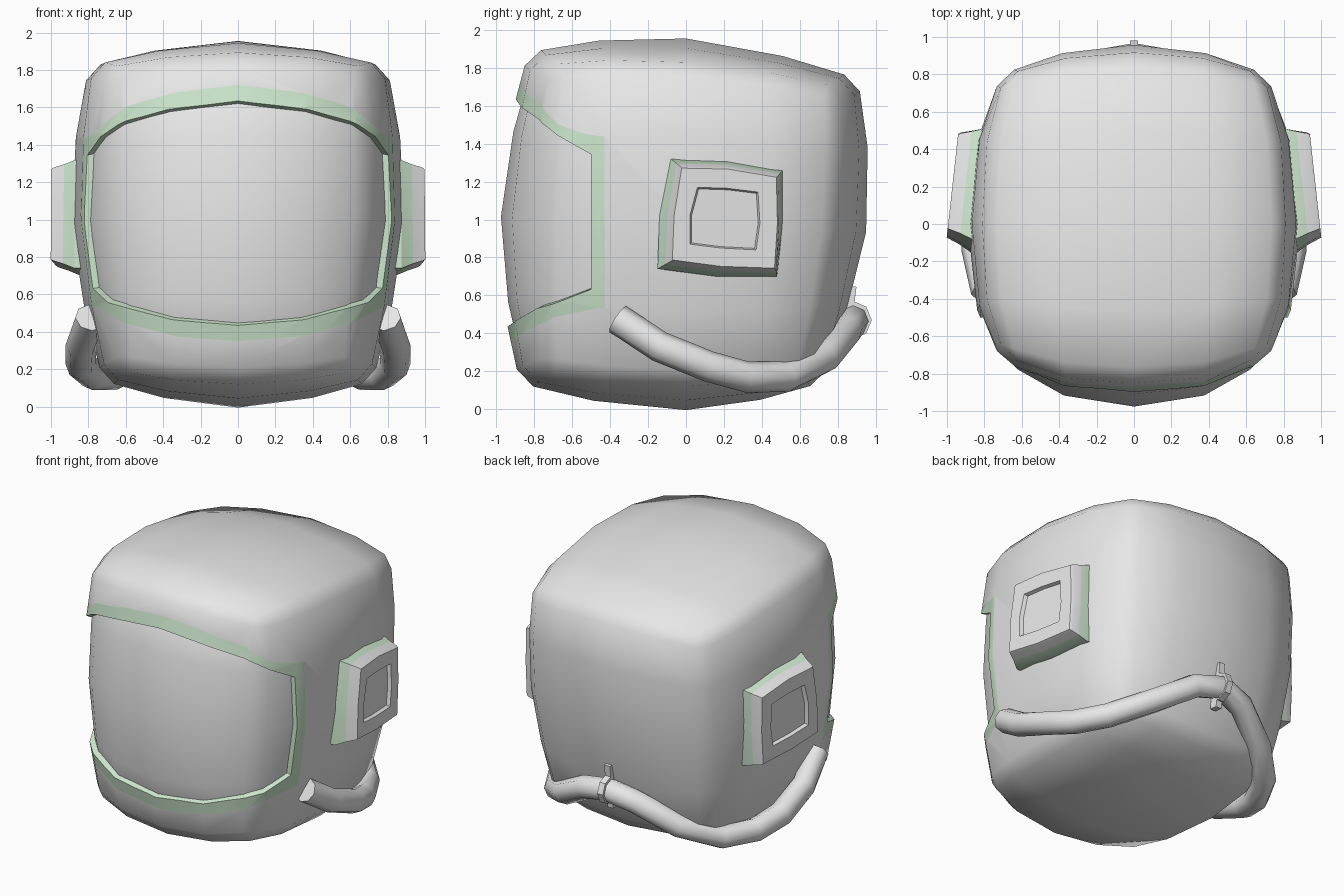
import bpy, bmesh, math
from mathutils import Vector, Matrix

if "Cube" in bpy.data.objects:
    bpy.data.objects.remove(bpy.data.objects["Cube"])


def material(name, col):
    m = bpy.data.materials.new(name)
    m.diffuse_color = (*col, 1)
    m.use_nodes = True
    m.node_tree.nodes["Principled BSDF"].inputs["Base Color"].default_value = m.diffuse_color
    return m


GREY = material("light_grey", (0.8, 0.8, 0.8))
GREEN = material("pale_green", (0.66, 0.86, 0.66))


def finish(bm, name, mats, angle=35):
    bmesh.ops.recalc_face_normals(bm, faces=bm.faces)
    me = bpy.data.meshes.new(name)
    bm.to_mesh(me)
    bm.free()
    ob = bpy.data.objects.new(name, me)
    bpy.context.collection.objects.link(ob)
    for m in mats:
        me.materials.append(m)
    smooth(ob, angle)
    return ob


def smooth(ob, angle):
    bpy.ops.object.select_all(action='DESELECT')
    ob.select_set(True)
    bpy.context.view_layer.objects.active = ob
    bpy.ops.object.shade_smooth_by_angle(angle=math.radians(angle))


def head(name, mat, sx, front, back, sz, wrap):
    """Bulged cube: 4x4 faces per side, chamfered, halfway between cube and sphere."""
    bm = bmesh.new()
    bmesh.ops.create_cube(bm, size=2)
    bmesh.ops.subdivide_edges(bm, edges=bm.edges[:], cuts=3, use_grid_fill=True)
    creases = [e for e in bm.edges if e.calc_face_angle() > 1]
    bmesh.ops.bevel(bm, geom=creases, offset=0.1, segments=1, affect='EDGES')
    for v in bm.verts:
        c = v.co.copy()
        u, d, w = c * (0.5 + 0.5 / c.length)
        # rounder in plan than in elevation
        u *= 1 - 0.08 * c.y ** 4
        d *= 1 - (wrap if d < 0 else 0.05) * c.x ** 4 * c.y ** 2
        x = u * sx * (1 + 0.06 * w)
        y = d * back + 0.13 * w * d if d > 0 else d * front - 0.03 * w * d
        z = 0.975 + sz * w - 0.08 * d * (0.5 + 0.6 * w)
        v.co = (x, y, z)
    return finish(bm, name, [mat], 80)


def opening(name, grow, y_back, slope):
    """Cutter following the visor outline seen from the front, narrowing inwards."""
    # x, z, up/down, depth of the shell surface there
    half = [(0, 1.64, 1, .91), (.33, 1.6, 1, .88), (.6, 1.525, 1, .77), (.79, 1.37, 1, .55),
            (1.1, 1.27, 1, .5), (1.1, .69, -1, .5), (.77, .61, -1, .55), (.6, .525, -1, .8),
            (.33, .455, -1, .92), (0, .43, -1, .95)]

    def ring(y):
        pts = [(x, z + s * (grow + slope * (-y - dep))) for x, z, s, dep in half]
        pts += [(-x, z) for x, z in reversed(pts[1:-1])]
        return [bm.verts.new((x, y, z)) for x, z in pts]
    bm = bmesh.new()
    a, b = ring(-1.3), ring(y_back)
    n = len(a)
    for i in range(n):
        j = (i + 1) % n
        bm.faces.new((a[i], a[j], b[j], b[i]))
    bm.faces.new(a)
    bm.faces.new(b)
    return finish(bm, name, [])


def boolean(ob, cutter, op):
    m = ob.modifiers.new("cut", 'BOOLEAN')
    m.object, m.operation, m.solver = cutter, op, 'EXACT'
    bpy.context.view_layer.objects.active = ob
    bpy.ops.object.modifier_apply(modifier=m.name)


# helmet shell, green visor trim and visor
shell_size = (0.89, 1.0, 0.95, 0.98, 0.12)
shell = head("helmet_shell", GREY, *shell_size)
trim = head("visor_trim", GREEN, *shell_size)
inner = opening("inner_cutter", 0, -0.50, 0.45)
outer = opening("outer_cutter", 0.08, -0.43, 0)
boolean(shell, outer, 'DIFFERENCE')
boolean(trim, outer, 'INTERSECT')
boolean(trim, inner, 'DIFFERENCE')
for ob in (shell, trim):
    smooth(ob, 40)
for c in (inner, outer):
    bpy.data.objects.remove(c)
head("visor", GREY, 0.86, 0.976, 0.88, 0.90, 0.13)

# ear boxes: flared green foot, grey block with a recessed panel
foot = [(-.15, .74), (-.14, 1.02), (-.08, 1.32), (.22, 1.31), (.51, 1.26), (.51, .98), (.48, .70), (.16, .70)]
block = [(-.08, .78), (-.07, 1.02), (-.03, 1.28), (.22, 1.275), (.485, 1.23), (.49, .98), (.475, .735), (.18, .745)]
panel = [(.02, .87), (.02, 1.02), (.06, 1.17), (.22, 1.165), (.38, 1.145), (.39, .98), (.37, .84), (.18, .85)]


def mix(a, b, t):
    return [(p[0] + (q[0] - p[0]) * t, p[1] + (q[1] - p[1]) * t) for p, q in zip(a, b)]


for side, s in (("right", 1), ("left", -1)):
    bm = bmesh.new()
    stack = [(foot, .78), (foot, .865), (mix(foot, block, .6), .93), (block, .985),
             (mix(block, panel, .08), 1.0), (panel, 1.0), (mix(panel, [(.2, 1.0)] * 8, .05), .975)]
    rings = [[bm.verts.new((s * (x - 0.11 * (y + .06)), y, z)) for y, z in loop] for loop, x in stack]
    for k in range(len(rings) - 1):
        for i in range(8):
            j = (i + 1) % 8
            f = bm.faces.new((rings[k][i], rings[k][j], rings[k + 1][j], rings[k + 1][i]))
            f.material_index = 1 if k < 2 else 0
    bm.faces.new(rings[-1])
    bm.faces.new(rings[0])
    finish(bm, side + "_ear_box", [GREY, GREEN], 30)

# air hose around the back
half = [(.79, -.36, .475), (.84, -.14, .33), (.84, .12, .225), (.775, .32, .17),
        (.66, .53, .17), (.45, .73, .27), (.2, .85, .42), (0, .885, .47)]
path = [Vector(p) for p in half] + [Vector((-x, y, z)) for x, y, z in reversed(half[:-1])]
bm = bmesh.new()
rings = []
for i, p in enumerate(path):
    t = (path[min(i + 1, len(path) - 1)] - path[max(i - 1, 0)]).normalized()
    a = t.cross(Vector((0, 0, 1))).normalized()
    b = t.cross(a)
    rings.append([bm.verts.new(p + 0.082 * (a * math.cos(q * math.pi / 4) + b * math.sin(q * math.pi / 4)))
                  for q in range(8)])
for r0, r1 in zip(rings, rings[1:]):
    for i in range(8):
        j = (i + 1) % 8
        bm.faces.new((r0[i], r0[j], r1[j], r1[i]))
bm.faces.new(rings[0])
bm.faces.new(rings[-1])
finish(bm, "air_hose", [GREY], 50)

# clip holding the hose: collar and strap
bm = bmesh.new()
bmesh.ops.create_cone(bm, cap_ends=True, segments=8, radius1=.1, radius2=.1, depth=.045,
                      matrix=Matrix.Translation((0, .88, .47)) @ Matrix.Rotation(math.pi / 2, 4, 'Y'))
finish(bm, "hose_collar", [GREY], 30)
bm = bmesh.new()
bmesh.ops.create_cube(bm, size=1, matrix=Matrix.Translation((0, .85, .49)) @ Matrix.Rotation(-.12, 4, 'X')
                      @ Matrix.Diagonal((.045, .06, .32, 1)))
finish(bm, "hose_strap", [GREY], 30)
